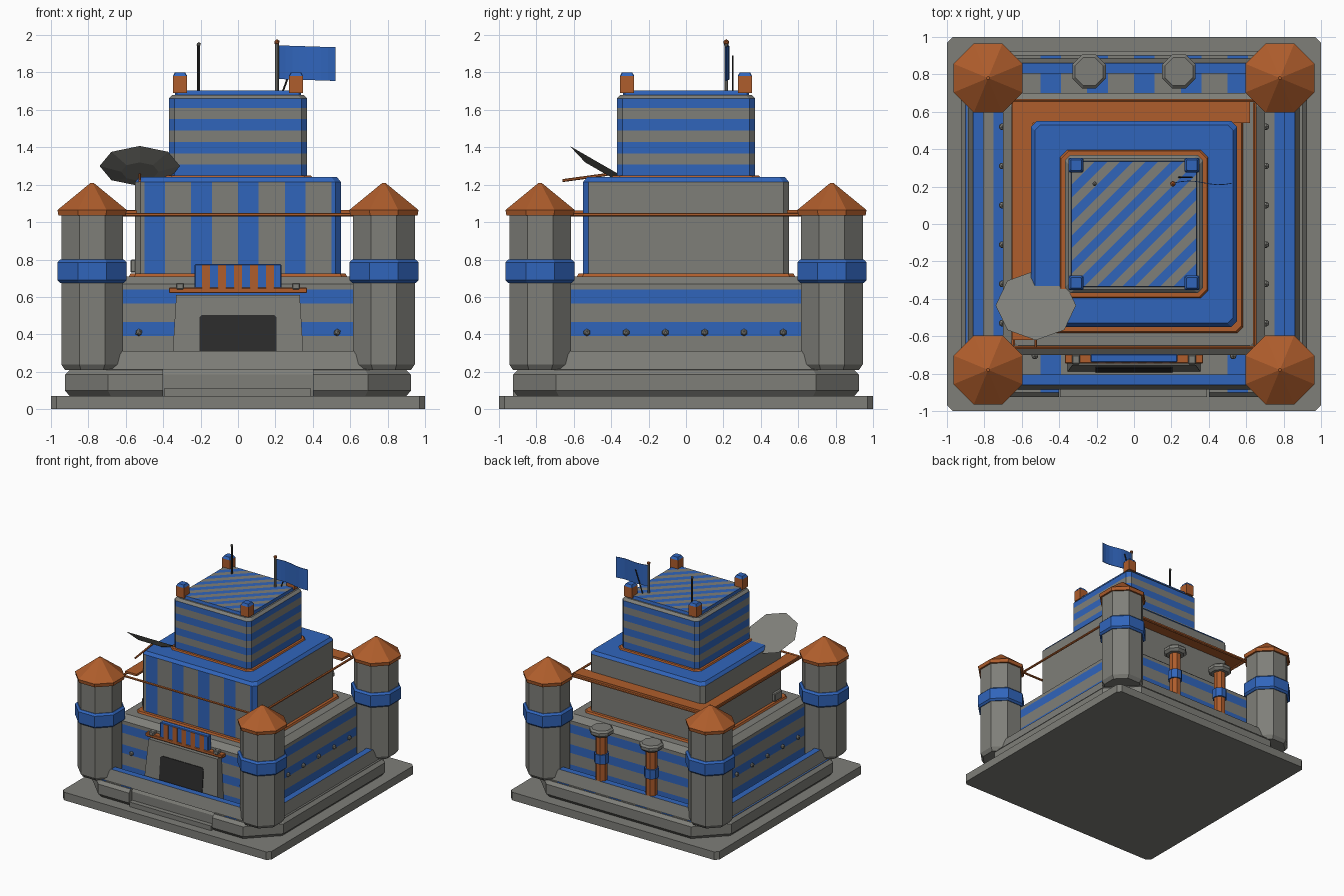
import bpy, bmesh, math
from mathutils import Vector, Matrix

cube = bpy.data.objects.get("Cube")
if cube:
    bpy.data.objects.remove(cube)


def material(name, rgb):
    m = bpy.data.materials.new(name)
    m.use_nodes = True
    m.diffuse_color = (*rgb, 1)
    m.node_tree.nodes["Principled BSDF"].inputs["Base Color"].default_value = (*rgb, 1)
    return m


GREY = material("stone grey", (0.21, 0.21, 0.19))
BLUE = material("banner blue", (0.03, 0.13, 0.50))
ORANGE = material("copper orange", (0.43, 0.11, 0.025))
DARK = material("charcoal", (0.025, 0.025, 0.025))


def finish(name, bm, *mats):
    me = bpy.data.meshes.new(name)
    bmesh.ops.recalc_face_normals(bm, faces=bm.faces)
    bm.to_mesh(me)
    bm.free()
    for m in mats:
        me.materials.append(m)
    ob = bpy.data.objects.new(name, me)
    bpy.context.scene.collection.objects.link(ob)
    return ob


def outline(h, c, notch=0):
    """Square of half width h with cut corners, optionally notched in front."""
    f = h - c
    pts = [(h, -f), (h, f), (f, h), (-f, h), (-h, f), (-h, -f), (-f, -h)]
    if notch:
        pts += [(-0.4, -h), (-0.4, -h + notch), (0.4, -h + notch), (0.4, -h)]
    return pts + [(f, -h)]


def loft(name, rings, *mats, centre=(0, 0), rule=None):
    """Skin stacked rings of (z, outline points)."""
    bm = bmesh.new()
    loops = [[bm.verts.new((x + centre[0], y + centre[1], z)) for x, y in pts] for z, pts in rings]
    for a, b in zip(loops, loops[1:]):
        for i in range(len(a)):
            j = (i + 1) % len(a)
            bm.faces.new((a[i], a[j], b[j], b[i]))
    bm.faces.new(loops[0][::-1])
    bm.faces.new(loops[-1])
    bm.normal_update()
    if rule:
        for f in bm.faces:
            f.material_index = rule(f)
    return finish(name, bm, *mats)


def stripe(ob, axis, start, period, width, count, rule, colour=1):
    """Cut an object along one direction and colour alternate bands."""
    axis = Vector(axis)
    bm = bmesh.new()
    bm.from_mesh(ob.data)
    for i in range(count):
        for d in (start + i * period, start + i * period + width):
            geom = bm.verts[:] + bm.edges[:] + bm.faces[:]
            bmesh.ops.bisect_plane(bm, geom=geom, plane_co=axis * d, plane_no=axis)
    bm.normal_update()
    for f in bm.faces:
        d = f.calc_center_median().dot(axis) - start
        if rule(f) and 0 <= d < count * period and d % period < width:
            f.material_index = colour
    bm.to_mesh(ob.data)
    bm.free()


def box(name, lo, hi, mat, bevel=0):
    bm = bmesh.new()
    lo, hi = Vector(lo), Vector(hi)
    bmesh.ops.create_cube(bm, size=1, matrix=Matrix.Translation((lo + hi) / 2) @ Matrix.Diagonal((*(hi - lo), 1)))
    if bevel:
        bmesh.ops.bevel(bm, geom=bm.edges[:], offset=bevel, segments=1, affect='EDGES')
    return finish(name, bm, mat)


def rod(name, a, b, r, mat, sides=8, r2=None):
    a, b = Vector(a), Vector(b)
    bm = bmesh.new()
    m = Matrix.Translation((a + b) / 2) @ (b - a).to_track_quat('Z', 'Y').to_matrix().to_4x4()
    bmesh.ops.create_cone(bm, cap_ends=True, segments=sides, radius1=r, radius2=r if r2 is None else r2,
                          depth=(b - a).length, matrix=m)
    return finish(name, bm, mat)


def ball(name, p, r, mat):
    bm = bmesh.new()
    bmesh.ops.create_icosphere(bm, subdivisions=1, radius=r, matrix=Matrix.Translation(p))
    return finish(name, bm, mat)


def octagon(r):
    return outline(r, r * (2 - math.sqrt(2)))


def side(f):
    return abs(f.normal.z) < 0.3


# Ground slab, plinth and striped walkway
loft("ground_slab", [(0, outline(1, 0.03)), (0.07, outline(1, 0.03))], GREY)
loft("plinth", [(0.07, outline(0.9, 0.22, 0.02)), (0.1, outline(0.925, 0.23, 0.04)),
                (0.185, outline(0.925, 0.23, 0.04)), (0.21, outline(0.9, 0.22, 0.03))], GREY)
floor = loft("walkway", [(0.205, outline(0.9, 0.22, 0.03)), (0.214, outline(0.9, 0.22, 0.03))], GREY, BLUE)
stripe(floor, (1, 0, 0), -1, 0.25, 0.11, 8, lambda f: f.normal.z > 0.5)
box("front_step", (-0.395, -0.925, 0.07), (0.39, -0.85, 0.11), GREY)
box("threshold", (-0.37, -0.87, 0.2), (0.37, -0.7, 0.219), GREY)

# Four low parapets with blue copings
for i, tag in enumerate(("front", "right", "back", "left")):
    bm = bmesh.new()
    bmesh.ops.create_cube(bm, size=1)
    for v in bm.verts:
        top = v.co.z > 0
        v.co = ((0.62 if top else 0.68) * (1 if v.co.x > 0 else -1),
                -0.805 if v.co.y > 0 else (-0.86 if top else -0.885), 0.31 if top else 0.21)
    bm.normal_update()
    for f in bm.faces:
        f.material_index = int(f.normal.z > 0.7)
    bmesh.ops.rotate(bm, verts=bm.verts, matrix=Matrix.Rotation(i * math.pi / 2, 3, 'Z'))
    finish(tag + "_parapet", bm, GREY, BLUE)

# Lower tier
lower = loft("lower_tier", [(0.21, outline(0.7, 0.03)), (0.67, outline(0.7, 0.03)),
                            (0.71, outline(0.65, 0.03))], GREY, BLUE)
stripe(lower, (0, 0, 1), 0.215, 0.175, 0.075, 3, side)
loft("middle_trim", [(0.705, outline(0.585, 0.03)), (0.725, outline(0.575, 0.03))], ORANGE)

# Middle tier: upright stripes on the front, blue roof
middle = loft("middle_tier", [(0.72, outline(0.55, 0.03)), (1.215, outline(0.55, 0.03)),
                              (1.24, outline(0.53, 0.03))], GREY, BLUE,
              rule=lambda f: int(f.calc_center_median().z > 1.2))
stripe(middle, (1, 0, 0), -0.5, 0.25, 0.11, 5, lambda f: f.normal.y < -0.5 and f.calc_center_median().z < 1.2)
loft("upper_trim", [(1.235, outline(0.4, 0.04)), (1.25, outline(0.39, 0.04))], ORANGE)
box("wall_vent", (-0.575, -0.5, 0.73), (-0.54, -0.4, 0.8), GREY, 0.006)

# Upper tier and diagonally striped roof
upper = loft("upper_tier", [(1.24, outline(0.37, 0.03)), (1.66, outline(0.37, 0.03)),
                            (1.68, outline(0.35, 0.03))], GREY, BLUE)
stripe(upper, (0, 0, 1), 1.245, 0.122, 0.062, 4, lambda f: side(f) and f.calc_center_median().z < 1.66)
roof = loft("roof", [(1.675, outline(0.338, 0.01)), (1.705, outline(0.333, 0.01))], GREY, BLUE,
            rule=lambda f: int(f.normal.z < 0.5))
diag = Vector((1, -1, 0)).normalized()
stripe(roof, diag, -0.48, 0.096, 0.048, 10, lambda f: f.normal.z > 0.5)

# Corner towers and rooftop posts
for sx, lr in ((-1, "right"), (1, "left")):
    for sy, fb in ((-1, "front"), (1, "back")):
        tag = fb + "_" + lr
        c = (sx * 0.78, sy * 0.78)
        loft(tag + "_tower", [(0.21, octagon(0.145)), (0.24, octagon(0.165)), (1.04, octagon(0.165))],
             GREY, centre=c)
        loft(tag + "_tower_band", [(0.675, octagon(0.17)), (0.69, octagon(0.185)), (0.785, octagon(0.185)),
                                   (0.8, octagon(0.17))], BLUE, centre=c)
        loft(tag + "_tower_roof", [(1.035, octagon(0.18)), (1.065, octagon(0.185)), (1.21, octagon(0.008))],
             ORANGE, centre=c)
        x, y = sx * 0.31, sy * 0.315
        box(tag + "_post", (x - 0.038, y - 0.038, 1.69), (x + 0.038, y + 0.038, 1.78), ORANGE)
        loft(tag + "_post_cap", [(1.78, outline(0.039, 0.004)), (1.8, outline(0.028, 0.004))], BLUE, centre=(x, y))

# Rails between towers, shelves at the back and one side
for s in (-1, 1):
    rod("cross_rail", (-0.65, s * 0.66, 1.04), (0.65, s * 0.66, 1.04), 0.01, ORANGE, 6)
    rod("side_rail", (s * 0.645, -0.65, 1.04), (s * 0.645, 0.65, 1.04), 0.01, ORANGE, 6)
box("back_shelf", (-0.65, 0.54, 1.045), (0.62, 0.655, 1.065), ORANGE)
box("side_shelf", (-0.65, -0.62, 1.045), (-0.54, 0.6, 1.062), ORANGE)

# Wall studs
for s in (-1, 1):
    ball("front_stud", (s * 0.53, -0.705, 0.41), 0.02, GREY)
    for k in range(6):
        ball("side_stud", (s * 0.705, -0.53 + k * 0.21, 0.41), 0.02, GREY)

# Gatehouse, door and striped sign
gate = box("gatehouse", (-0.355, -0.79, 0.21), (0.355, -0.69, 0.61), GREY)
for v in gate.data.vertices:
    if v.co.z > 0.5:
        v.co.x *= 0.93
        if v.co.y < -0.75:
            v.co.y = -0.755
door_y = -0.79 + 0.035 * 0.25
door = loft("gate_door", [(-0.004, [(-0.207, 0.23), (0.207, 0.23), (0.207, 0.49), (0.192, 0.505),
                                    (-0.192, 0.505), (-0.207, 0.49)]),
                          (0.004, [(-0.207, 0.23), (0.207, 0.23), (0.207, 0.49), (0.192, 0.505),
                                   (-0.192, 0.505), (-0.207, 0.49)])], DARK)
tilt = math.pi / 2 - math.atan(0.035 / 0.4)
door.data.transform(Matrix.Translation((0, -0.792, 0.21)) @ Matrix.Rotation(tilt, 4, 'X')
                    @ Matrix.Translation((0, -0.21, 0)))
box("sign_shelf", (-0.37, -0.745, 0.62), (0.37, -0.69, 0.65), ORANGE, 0.005)
box("sign_board", (-0.232, -0.74, 0.63), (0.232, -0.695, 0.775), BLUE, 0.005)
for k in range(-2, 3):
    box("sign_stripe", (k * 0.086 - 0.021, -0.745, 0.635), (k * 0.086 + 0.021, -0.738, 0.77), ORANGE)
for s in (-1, 1):
    box("sign_lamp", (s * 0.31 - 0.022, -0.75, 0.64), (s * 0.31 + 0.022, -0.7, 0.675), GREY, 0.006)

# Two vent columns at the back
for s in (-1, 1):
    c = (s * 0.24, 0.815)
    loft("vent_column", [(0.21, octagon(0.055)), (0.3, octagon(0.045)), (0.73, octagon(0.045))], ORANGE, centre=c)
    loft("vent_band", [(0.46, octagon(0.056)), (0.54, octagon(0.056))], BLUE, centre=c)
    loft("vent_cap", [(0.7, octagon(0.07)), (0.72, octagon(0.09)), (0.745, octagon(0.09)),
                      (0.76, octagon(0.075))], GREY, centre=c)

# Tilted dish with feed arm
low = Vector((0, -0.5, -0.87)).normalized()
mid = Vector((-0.525, -0.435, 1.3))
rod("dish", mid + low * 0.035, mid, 0.1, GREY, 8, 0.215)
rod("dish_arm", (-0.525, -0.66, 1.222), (-0.525, -0.42, 1.255), 0.008, ORANGE, 6)

# Mast, flagpole, strut and waving flag
rod("mast", (-0.21, 0.215, 1.7), (-0.21, 0.215, 1.95), 0.008, DARK)
ball("mast_tip", (-0.21, 0.215, 1.95), 0.013, GREY)
rod("flagpole", (0.208, 0.215, 1.7), (0.208, 0.215, 1.96), 0.01, GREY)
ball("flagpole_tip", (0.208, 0.215, 1.962), 0.016, ORANGE)
rod("flag_strut", (0.24, 0.25, 1.7), (0.31, 0.25, 1.89), 0.005, DARK, 6)
bm = bmesh.new()
bmesh.ops.create_grid(bm, x_segments=8, y_segments=1, size=0.5)
for v in bm.verts:
    t = v.co.x + 0.5
    v.co = (0.215 + 0.305 * t, 0.222 + 0.01 * math.sin(t * 6), 1.85 + v.co.y * 0.18 + 0.01 * (0.5 - t))
flag = finish("flag", bm, BLUE)
flag.modifiers.new("thickness", 'SOLIDIFY').thickness = 0.004
